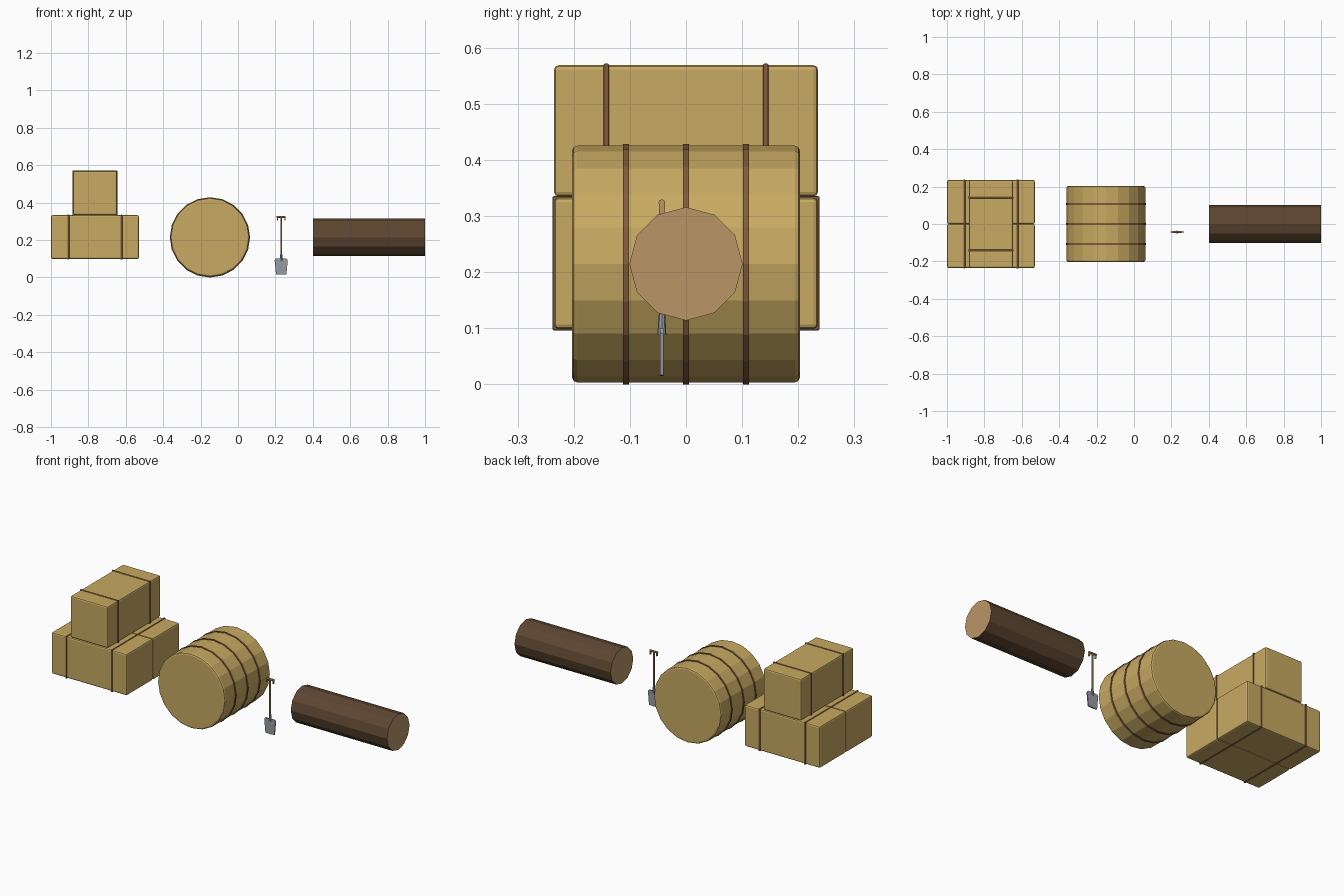
import bpy, bmesh, math
from mathutils import Matrix, Vector

if "Cube" in bpy.data.objects:
    bpy.data.objects.remove(bpy.data.objects["Cube"])


def material(name, rgb):
    def linear(c):
        c /= 255
        return c / 12.92 if c <= 0.04045 else ((c + 0.055) / 1.055) ** 2.4
    m = bpy.data.materials.new(name)
    m.diffuse_color = (*[linear(c) for c in rgb], 1)
    m.use_nodes = True
    m.node_tree.nodes["Principled BSDF"].inputs["Base Color"].default_value = m.diffuse_color
    return m


HAY = material("hay", (200, 170, 98))
TWINE = material("twine", (130, 92, 60))
BARK = material("bark", (94, 70, 49))
WOOD = material("cut_wood", (186, 150, 102))
METAL = material("steel", (150, 155, 163))


def finish(name, bm, mats, bevel=0):
    bmesh.ops.recalc_face_normals(bm, faces=bm.faces)
    me = bpy.data.meshes.new(name)
    bm.to_mesh(me)
    bm.free()
    for m in mats:
        me.materials.append(m)
    ob = bpy.data.objects.new(name, me)
    bpy.context.collection.objects.link(ob)
    if bevel:
        mod = ob.modifiers.new("soft_edges", 'BEVEL')
        mod.width = bevel
        mod.segments = 2
        mod.limit_method = 'ANGLE'
        mod.angle_limit = math.radians(40)
    return ob


def box(name, centre, size, mat, bevel=0):
    bm = bmesh.new()
    bmesh.ops.create_cube(bm, size=1, matrix=Matrix.Translation(centre) @ Matrix.Diagonal((*size, 1)))
    return finish(name, bm, [mat], bevel)


def cylinder(name, centre, axis, radius, length, sides, mat, bevel=0, cap=None, r2=None):
    # sides start at a vertex on the horizontal line through the centre
    turn = {'X': Matrix.Rotation(math.pi / 2, 4, 'Y'),
            'Y': Matrix.Rotation(math.pi / 2, 4, 'X'),
            'Z': Matrix()}[axis]
    bm = bmesh.new()
    bmesh.ops.create_cone(bm, cap_ends=True, segments=sides, radius1=radius,
                          radius2=radius if r2 is None else r2, depth=length,
                          matrix=Matrix.Translation(centre) @ turn)
    if cap:
        for f in bm.faces:
            f.material_index = int(len(f.verts) > 4)
    return finish(name, bm, [mat, cap] if cap else [mat], bevel)


def tied_bale(name, centre, size, along, offset):
    # square bale with two twine loops spaced along one axis
    box(name, centre, size, HAY, 0.008)
    for i, s in enumerate((-1, 1)):
        c = Vector(centre)
        c[along] += s * offset
        d = [v + 0.006 for v in size]
        d[along] = 0.010
        box(f"{name}_twine_{i + 1}", c, d, TWINE, 0.003)


# Stacked square bales
tied_bale("front_bale", (-0.765, -0.118, 0.216), (0.47, 0.234, 0.234), 0, 0.142)
tied_bale("back_bale", (-0.765, 0.118, 0.216), (0.47, 0.234, 0.234), 0, 0.142)
tied_bale("top_bale", (-0.765, 0, 0.452), (0.234, 0.47, 0.234), 1, 0.142)

# Round bale with three twine loops
cylinder("round_bale", (-0.15, 0, 0.2145), 'Y', 0.211, 0.406, 20, HAY, 0.009)
for i in range(3):
    cylinder(f"round_bale_twine_{i + 1}", (-0.15, (i - 1) * 0.107, 0.2145), 'Y',
             0.2145, 0.010, 20, TWINE)

# Log
cylinder("log", (0.7, 0, 0.215), 'X', 0.101, 0.6, 12, BARK, 0, WOOD)

# Shovel
SX, SY = 0.231, -0.043
blade = bmesh.new()
outline = [(-0.028, 0.017), (0, 0.015), (0.028, 0.017), (0.035, 0.092),
           (0.029, 0.101), (-0.029, 0.101), (-0.035, 0.092)]
face = blade.faces.new([blade.verts.new((SX + x, SY - 0.003, z)) for x, z in outline])
ext = bmesh.ops.extrude_face_region(blade, geom=[face])
bmesh.ops.translate(blade, vec=(0, 0.006, 0),
                    verts=[v for v in ext["geom"] if isinstance(v, bmesh.types.BMVert)])
finish("shovel_blade", blade, [METAL])
cylinder("shovel_socket", (SX, SY, 0.106), 'Z', 0.008, 0.036, 8, METAL, r2=0.006)
cylinder("shovel_shaft", (SX, SY, 0.215), 'Z', 0.005, 0.22, 8, WOOD)
cylinder("shovel_grip", (SX, SY, 0.324), 'X', 0.006, 0.048, 8, WOOD)
for i, s in enumerate((-1, 1)):
    box(f"shovel_grip_end_{i + 1}", (SX + s * 0.020, SY, 0.313), (0.006, 0.011, 0.018), WOOD)
